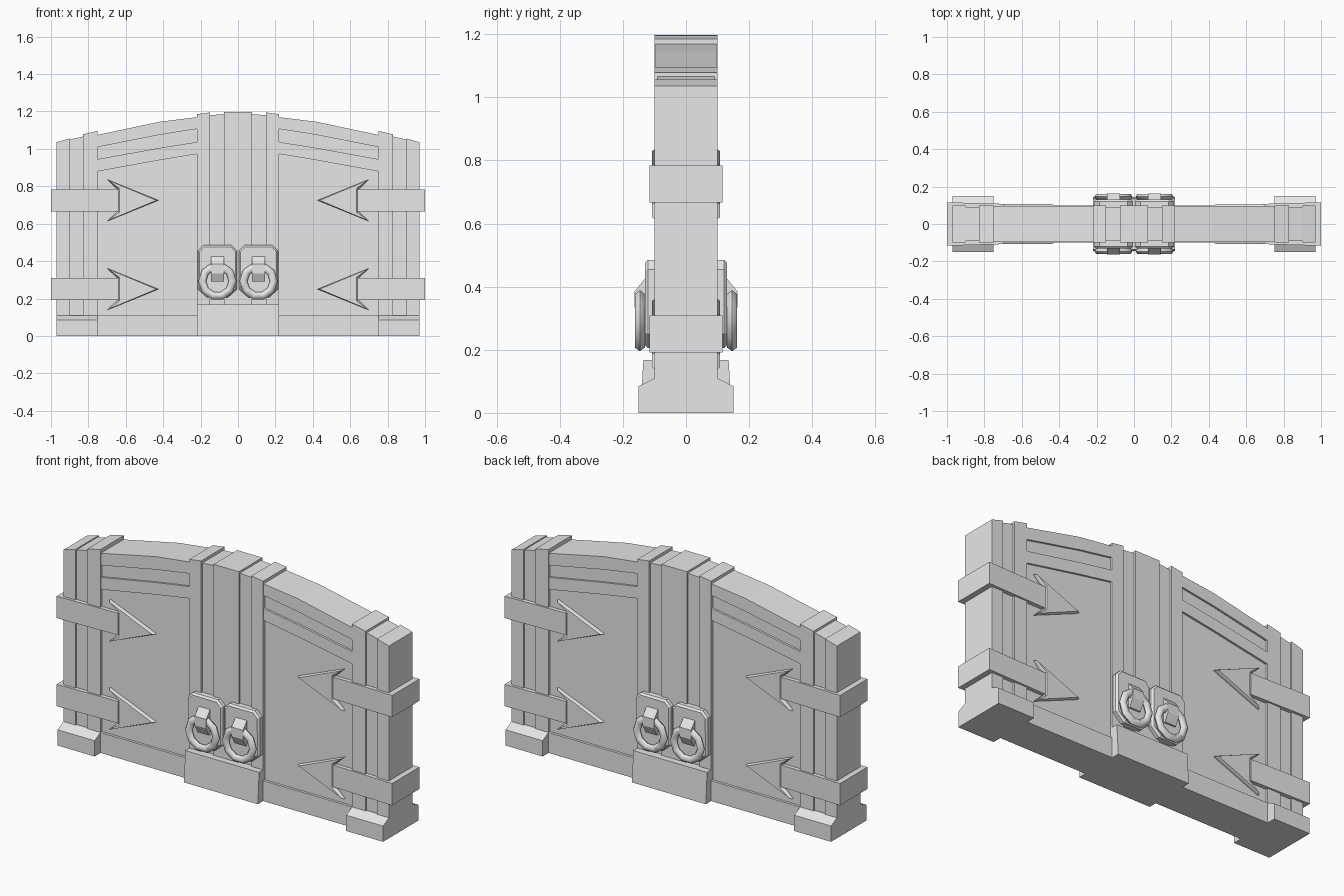
import bpy, bmesh, math
from mathutils import Matrix

cube = bpy.data.objects.get("Cube")
if cube:
    bpy.data.objects.remove(cube)

grey = bpy.data.materials.new("plain_grey")
grey.use_nodes = True
grey.diffuse_color = (0.8, 0.8, 0.8, 1)
grey.node_tree.nodes["Principled BSDF"].inputs["Base Color"].default_value = (0.8, 0.8, 0.8, 1)


def finish(name, bm, mirror):
    bmesh.ops.recalc_face_normals(bm, faces=bm.faces)
    mesh = bpy.data.meshes.new(name)
    bm.to_mesh(mesh)
    bm.free()
    mesh.materials.append(grey)
    ob = bpy.data.objects.new(name, mesh)
    bpy.context.collection.objects.link(ob)
    if mirror:
        mod = ob.modifiers.new("mirror", "MIRROR")
        mod.use_axis = ("X" in mirror, "Y" in mirror, False)
        mod.use_mirror_merge = False
    return ob


def prism(name, points, lo, hi, axis="Y", mirror="X", rim=0, lift=0):
    """Extrude a profile along an axis; optionally bevel the outer face."""
    bm = bmesh.new()

    def place(a, b, t):
        return bm.verts.new((a, t, b) if axis == "Y" else (t, a, b))

    near = [place(a, b, lo) for a, b in points]
    far = [place(a, b, hi) for a, b in points]
    bm.faces.new(near)
    cap = bm.faces.new(far)
    for i in range(len(points)):
        j = (i + 1) % len(points)
        bm.faces.new((near[i], near[j], far[j], far[i]))
    bmesh.ops.recalc_face_normals(bm, faces=bm.faces)
    if rim:
        bmesh.ops.inset_region(bm, faces=[cap], thickness=rim, depth=lift)
    return finish(name, bm, mirror)


def strip(name, x0, x1, z0, z1, depth, mirror="X"):
    """Upright board with a slanted top."""
    return prism(name, [(x0, 0), (x1, 0), (x1, z1), (x0, z0)], -depth, depth, mirror=mirror)


def arch(heights):
    return list(zip((0.75, 0.42, 0.2), heights))


# Door leaves: thin panel with raised arched rails
top, rim_low = arch((1.075, 1.145, 1.172)), arch((1.01, 1.075, 1.11))
rail_top, rail_low = arch((0.945, 1.005, 1.04)), arch((0.88, 0.94, 0.976))
prism("door_panel", [(0.2, 0), (0.75, 0)] + top, -0.086, 0.086)
prism("arched_rim", top + rim_low[::-1], -0.097, 0.097)
prism("arched_rail", rail_top + rail_low[::-1], -0.097, 0.097)
strip("bottom_rail", 0.2, 0.76, 0.11, 0.11, 0.1)

# Side posts
strip("post_outer_board", 0.90, 0.97, 1.056, 1.036, 0.1)
strip("post_middle_board", 0.825, 0.90, 1.067, 1.05, 0.09)
strip("post_inner_board", 0.75, 0.83, 1.096, 1.078, 0.1)

# Middle post
strip("middle_post_core", -0.075, 0.075, 1.197, 1.197, 0.1, mirror="")
strip("middle_post_groove", 0.075, 0.15, 1.186, 1.18, 0.09)
strip("middle_post_edge", 0.15, 0.22, 1.195, 1.185, 0.1)

# Feet
foot = [(-0.15, 0), (0.15, 0), (0.15, 0.085), (0.1, 0.11), (-0.1, 0.11), (-0.15, 0.085)]
prism("post_foot", foot, 0.75, 0.97, axis="X")
plinth = [(-0.145, 0), (0.145, 0), (0.135, 0.168), (-0.135, 0.168)]
prism("middle_foot", plinth, -0.22, 0.22, axis="X", mirror="")

# Strap hinges with arrow heads, on both faces and wrapped round the ends
for label, z in (("lower", 0.25), ("upper", 0.725)):
    h = 0.059
    bm = bmesh.new()
    bmesh.ops.create_cube(bm, size=1, matrix=Matrix.Translation((0.983, 0, z))
                          @ Matrix.Diagonal((0.034, 0.228, 2 * h, 1)))
    finish(label + "_hinge_end", bm, "X")
    bm = bmesh.new()
    ring = []
    for zz in (z - h, z + h):
        ring.append([bm.verts.new((x, y, zz)) for x, y in
                     ((1, 0.09), (1, 0.116), (0.64, 0.106), (0.64, 0.08))])
    bm.faces.new(ring[0])
    bm.faces.new(ring[1])
    for i in range(4):
        j = (i + 1) % 4
        bm.faces.new((ring[0][i], ring[0][j], ring[1][j], ring[1][i]))
    finish(label + "_hinge_strap", bm, "XY")
    head = [(0.70, z + 0.112), (0.425, z), (0.70, z - 0.112), (0.645, z - h), (0.645, z + h)]
    prism(label + "_hinge_arrow", head, 0.08, 0.097, mirror="XY", rim=0.012, lift=0.01)

# Lock plates
cx = 0.11
half = [(0.075, 0.485), (0.105, 0.455), (0.105, 0.25), (0.055, 0.205)]
outline = [(cx + x, z) for x, z in half] + [(cx - x, z) for x, z in half[::-1]]
prism("lock_plate", outline, 0.08, 0.12, mirror="XY", rim=0.01, lift=0.01)

# Ring holders
holder = [(0.11, 0.425), (0.13, 0.425), (0.163, 0.385), (0.163, 0.335), (0.14, 0.29), (0.11, 0.29)]
prism("ring_holder", holder, cx - 0.034, cx + 0.034, axis="X", mirror="XY")

# Pull rings
bpy.ops.mesh.primitive_torus_add(major_radius=0.081, minor_radius=0.021,
                                 major_segments=10, minor_segments=6)
pull = bpy.context.object
pull.name = "pull_ring"
pull.data.transform(Matrix.Translation((cx, 0.146, 0.293))
                    @ Matrix.Rotation(math.radians(90), 4, "X")
                    @ Matrix.Diagonal((1, 1, 0.85, 1)))
pull.location = (0, 0, 0)
pull.data.materials.append(grey)
bpy.ops.object.shade_smooth_by_angle(angle=math.radians(62))
mod = pull.modifiers.new("mirror", "MIRROR")
mod.use_axis = (True, True, False)
mod.use_mirror_merge = False
